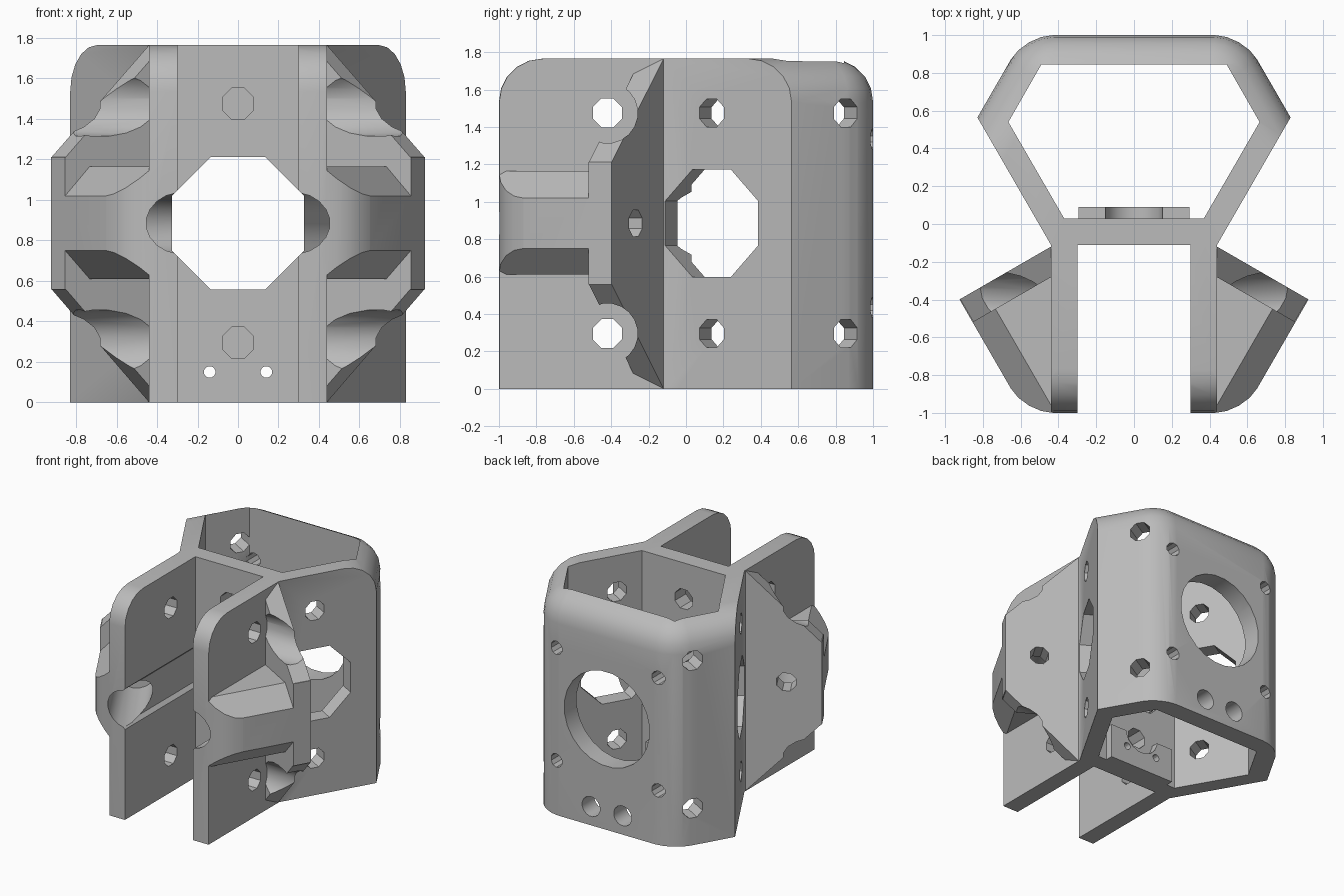
import bpy, bmesh, math
from mathutils import Vector

cube = bpy.data.objects.get("Cube")
if cube:
    bpy.data.objects.remove(cube, do_unlink=True)

X, Y, Z = Vector((1, 0, 0)), Vector((0, 1, 0)), Vector((0, 0, 1))
TOP, MID = 1.765, 0.885
LOW, HIGH = 0.295, 1.475
C, S = math.cos(math.radians(30)), 0.5


def make(name, bm):
    bmesh.ops.recalc_face_normals(bm, faces=bm.faces)
    mesh = bpy.data.meshes.new(name)
    bm.to_mesh(mesh)
    bm.free()
    ob = bpy.data.objects.new(name, mesh)
    bpy.context.collection.objects.link(ob)
    return ob


def prism(name, pts, u, v, w, d0, d1):
    """Extrude the profile in the u, v plane from d0 to d1 along w."""
    bm = bmesh.new()
    verts = [bm.verts.new(u * a + v * b + w * d0) for a, b in pts]
    face = bm.faces.new(verts)
    ext = bmesh.ops.extrude_face_region(bm, geom=[face])
    moved = [g for g in ext["geom"] if isinstance(g, bmesh.types.BMVert)]
    bmesh.ops.translate(bm, verts=moved, vec=w * (d1 - d0))
    return make(name, bm)


def bore(a, z, r, u, w, d0, d1, n=8):
    """Regular cutter along w, r measured to the flats."""
    rad = r / math.cos(math.pi / n)
    ang = [math.pi * (2 * i + 1) / n for i in range(n)]
    pts = [(a + rad * math.cos(t), z + rad * math.sin(t)) for t in ang]
    return prism("cutter", pts, u, Z, w, d0, d1)


def combine(ob, other, op):
    mod = ob.modifiers.new("boolean", "BOOLEAN")
    mod.operation, mod.solver, mod.object = op, "EXACT", other
    bpy.context.view_layer.objects.active = ob
    bpy.ops.object.modifier_apply(modifier=mod.name)
    bpy.data.objects.remove(other, do_unlink=True)


def rect(a0, a1, b0, b1):
    return [(a0, b0), (a1, b0), (a1, b1), (a0, b1)]


def mirrored(pts):
    return pts + [(-a, b) for a, b in reversed(pts)]


# Hollow rear tube
body = prism("bracket", mirrored([(0.44, -0.11), (0.9, 0.687), (0.9, 1.1)]), X, Y, Z, -0.1, 1.9)
inner = mirrored([(0.37, 0.03), (0.665, 0.54), (0.49, 0.845)])
combine(body, prism("cutter", inner, X, Y, Z, -0.3, 2.1), "DIFFERENCE")

# Nut pad inside the tube
pad = prism("pad", rect(-0.295, 0.295, -0.1, 0.28), X, Z, Y, 0, 0.09)
combine(pad, bore(0, LOW, 0.15, X, Y, -0.1, 0.2, 16), "DIFFERENCE")
combine(body, pad, "UNION")

for m in (1, -1):
    out = Vector((C * m, -S, 0))     # outward along the wing
    side = Vector((S * m, C, 0))     # across the wing
    mx = X * m

    # Wing plate with sloping ends
    trap = [(0.42, -0.02), (1.1, 0.45), (1.1, 1.32), (0.42, 1.785)]
    trap = [(0.42, -0.02), (0.995, 0.557), (1.1, 0.557), (1.1, 1.213), (0.995, 1.213), (0.42, 1.785)]
    wing = prism("wing", trap, out, Z, side, -0.024, 0.116)

    # Chamfered rib between wing and arm
    rib_profile = [(0.2, 0.61), (0.86, 0.61), (1, 0.75), (1.1, 0.75),
                   (1.1, 1.02), (1, 1.02), (0.86, 1.165), (0.2, 1.165)]
    rib = prism("rib", rib_profile, out, Z, side, -1.2, 0.02)
    combine(rib, prism("cutter", rect(0.37, 2, -1.5, 0.5), mx, Y, Z, -1, 3), "INTERSECT")
    combine(wing, rib, "UNION")

    # Screw clearance scallops beside the arm
    for z in (LOW, HIGH):
        combine(wing, bore(-0.42, z, 0.16, Y, mx, 0.44, 1.4, 20), "DIFFERENCE")

    # Front arm
    arm = prism("arm", rect(0.3, 0.44, -1.1, -0.05), mx, Y, Z, -0.1, 1.9)
    combine(arm, wing, "UNION")
    combine(body, arm, "UNION")

for m in (1, -1):
    out = Vector((C * m, -S, 0))
    side = Vector((S * m, C, 0))
    # Large side window, wing screw hole and its tool access
    combine(body, bore(0.41, MID, 0.287, side, out, 0.2, 0.9), "DIFFERENCE")
    combine(body, bore(0.74, MID, 0.07, out, side, -0.3, 0.3), "DIFFERENCE")
    combine(body, bore(0.74, MID, 0.15, out, side, -1.15, -0.024, 20), "DIFFERENCE")
    for z in (LOW, HIGH):
        # Side wall hole continued through the opposite corner
        combine(body, bore(0.41, z, 0.075, side, out, -1.3, 0.8), "DIFFERENCE")
    for z in (MID - 0.45, MID + 0.45):
        combine(body, bore(0.45 * m, z, 0.052, X, Y, 0.7, 1.2, 10), "DIFFERENCE")
    # Small pad screws with access from the back
    combine(body, bore(0.14 * m, 0.15, 0.028, X, Y, -0.3, 0.3, 12), "DIFFERENCE")
    combine(body, bore(0.14 * m, 0.15, 0.078, X, Y, 0.6, 1.2, 16), "DIFFERENCE")

for z in (LOW, HIGH):
    combine(body, bore(-0.42, z, 0.077, Y, X, -1, 1), "DIFFERENCE")
    combine(body, bore(0, z, 0.077, X, Y, -0.3, 0.3), "DIFFERENCE")

# Front window and round rear opening
combine(body, bore(0, MID, 0.327, X, Y, -1.3, 0.2), "DIFFERENCE")
combine(body, bore(0, MID, 0.375, X, Y, 0.6, 1.3, 24), "DIFFERENCE")

# Rounded hexagonal envelope trims the outside
bm = bmesh.new()
corners = [Vector((math.cos(i * math.pi / 3), math.sin(i * math.pi / 3), 0)) / C for i in range(6)]
base = bm.faces.new([bm.verts.new(p) for p in corners])
ext = bmesh.ops.extrude_face_region(bm, geom=[base])
bmesh.ops.translate(bm, vec=Z * TOP, verts=[g for g in ext["geom"] if isinstance(g, bmesh.types.BMVert)])
upright = [e for e in bm.edges if abs(e.verts[0].co.z - e.verts[1].co.z) > 1]
bmesh.ops.bevel(bm, geom=upright, offset=0.15, offset_type="OFFSET", segments=4,
                profile=0.5, affect="EDGES", clamp_overlap=False)
rim = [e for e in bm.edges if all(v.co.z > TOP - 0.01 for v in e.verts)]
bmesh.ops.bevel(bm, geom=rim, offset=0.23, offset_type="OFFSET", segments=5,
                profile=0.5, affect="EDGES", clamp_overlap=False)
combine(body, make("envelope", bm), "INTERSECT")

# Grey plastic
mat = bpy.data.materials.new("grey plastic")
mat.use_nodes = True
grey = (0.5, 0.5, 0.5, 1)
mat.diffuse_color = grey
mat.node_tree.nodes["Principled BSDF"].inputs["Base Color"].default_value = grey
body.data.materials.clear()
body.data.materials.append(mat)

bpy.ops.object.select_all(action="DESELECT")
body.select_set(True)
bpy.context.view_layer.objects.active = body
bpy.ops.object.shade_smooth_by_angle(angle=math.radians(30))
